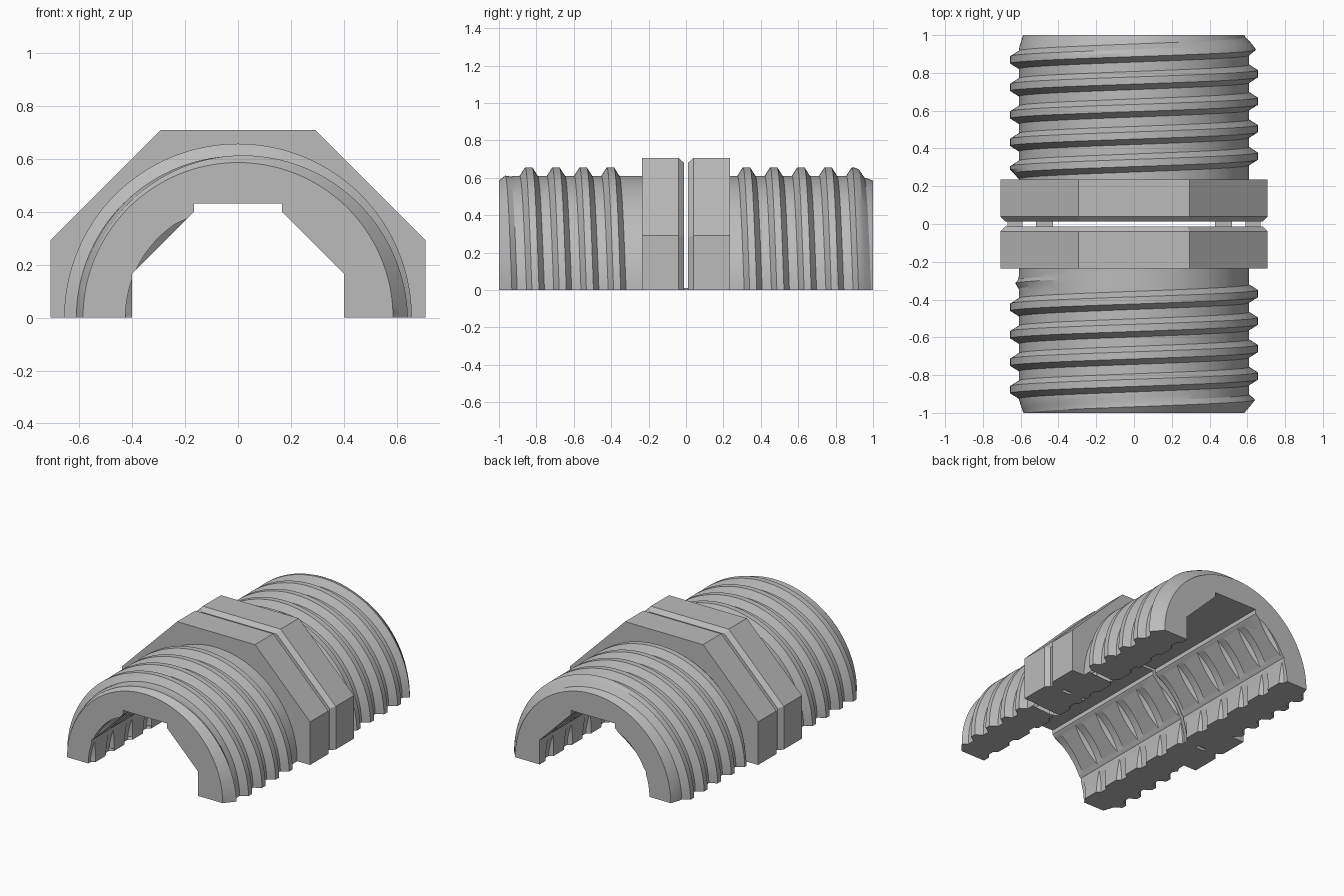
import bpy, bmesh, math

if "Cube" in bpy.data.objects:
    bpy.data.objects.remove(bpy.data.objects["Cube"])

grey = bpy.data.materials.new("plain grey")
grey.use_nodes = True
grey.diffuse_color = (0.5, 0.5, 0.5, 1)
grey.node_tree.nodes["Principled BSDF"].inputs["Base Color"].default_value = (0.5, 0.5, 0.5, 1)

SEGMENTS = 72
COLLAR = 0.707      # collar apothem
BORE = 0.4          # bore apothem
GAP = 0.012         # half the slit between the collars


def clamp(v, lo=0.0, hi=1.0):
    return max(lo, min(hi, v))


def finish(bm, name):
    bmesh.ops.remove_doubles(bm, verts=bm.verts, dist=1e-5)
    bmesh.ops.recalc_face_normals(bm, faces=bm.faces)
    mesh = bpy.data.meshes.new(name)
    bm.to_mesh(mesh)
    bm.free()
    ob = bpy.data.objects.new(name, mesh)
    bpy.context.collection.objects.link(ob)
    mesh.materials.append(grey)
    return ob


def loft(name, sections):
    """Solid through (y, outline) sections; outlines are lists of (x, z)."""
    bm = bmesh.new()
    rings = [[bm.verts.new((x, y, z)) for x, z in pts] for y, pts in sections]
    n = len(rings[0])
    for a, b in zip(rings, rings[1:]):
        for i in range(n):
            k = (i + 1) % n
            bm.faces.new((a[i], a[k], b[k], b[i]))
    bm.faces.new(rings[0])
    bm.faces.new(rings[-1])
    return finish(bm, name)


def half_octagon(a, floor=0.0):
    c = a * math.tan(math.pi / 8)
    return [(-a, floor), (a, floor), (a, c), (c, a), (-c, a), (-a, c)]


def thread(name, y0, y1, pitch, phase, radius, skirt=0.0):
    """Half-round solid whose rows follow a helix; radius(y, ridge) gives its skin."""
    bm = bmesh.new()
    first = math.floor((y0 - phase) / pitch) - 1
    last = math.ceil((y1 - phase) / pitch) + 1
    steps = [n + f for n in range(first, last + 1)
             for f in (-0.33, -0.13, 0, 0.13, 0.33, 0.5)]
    rows = []
    for s in steps:
        row = []
        for j in range(SEGMENTS + 1):
            phi = math.pi * (j / SEGMENTS - 0.5)
            lead = phase + pitch * phi / math.tau
            y = clamp(lead + pitch * s, y0, y1)
            t = (y - lead) / pitch
            ridge = clamp((0.33 - abs(t - round(t))) / 0.2)
            r = radius(y, ridge)
            row.append((r * math.sin(phi), y, r * math.cos(phi)))
        if skirt:
            row = [(row[0][0], row[0][1], -skirt)] + row + [(row[-1][0], row[-1][1], -skirt)]
        rows.append([bm.verts.new(p) for p in row])
    for a, b in zip(rows, rows[1:]):
        for i in range(len(a) - 1):
            bm.faces.new((a[i], a[i + 1], b[i + 1], b[i]))
        bm.faces.new((a[0], b[0], b[-1], a[-1]))
    bm.faces.new(rows[0])
    bm.faces.new(rows[-1])
    return finish(bm, name)


def combine(target, other, operation):
    mod = target.modifiers.new(operation, 'BOOLEAN')
    mod.operation = operation
    mod.solver = 'EXACT'
    mod.object = other
    bpy.context.view_layer.objects.active = target
    bpy.ops.object.modifier_apply(modifier=mod.name)


def outer_skin(y, ridge):
    end = 1 - abs(y)
    root = min(0.61, 0.585 + 0.36 * end)
    fade = clamp(end / 0.1)
    if y < 0:
        fade *= clamp((-0.29 - y) / 0.06)
    else:
        fade *= clamp((y - 0.25) / 0.03)
    return root + 0.046 * ridge * fade


def bore_skin(y, ridge):
    return 0.37 + 0.055 * ridge


# Cutters: octagonal bore with a flat slot on top, and the shallow inner thread
bore = loft("bore_cutter", [(y, half_octagon(BORE, -0.1)) for y in (-1.1, 1.1)])
c = BORE * math.tan(math.pi / 8)
slot = loft("slot_cutter", [(y, [(-c, 0.2), (c, 0.2), (c, 0.43), (-c, 0.43)])
                            for y in (-1.1, 1.1)])
inner = thread("inner_thread_cutter", -1.1, 1.1, 0.2, -0.955, bore_skin, 0.1)
cutters = (bore, slot, inner)

# Two threaded halves, each with its octagonal collar
for name, side in (("front", -1), ("back", 1)):
    ends = sorted((side, side * 0.1))
    half = thread(name + "_threaded_half", ends[0], ends[1], 0.1455, 0.905, outer_skin)
    collar = loft(name + "_collar", [
        (side * 0.235, half_octagon(COLLAR)),
        (side * 0.04, half_octagon(COLLAR)),
        (side * GAP, half_octagon(COLLAR - 0.026))])
    combine(half, collar, 'UNION')
    bpy.data.objects.remove(collar)
    for cutter in cutters:
        combine(half, cutter, 'DIFFERENCE')
    bpy.ops.object.select_all(action='DESELECT')
    half.select_set(True)
    bpy.context.view_layer.objects.active = half
    bpy.ops.object.shade_smooth_by_angle(angle=math.radians(20))

for cutter in cutters:
    bpy.data.objects.remove(cutter)

# Thin tabs bridging the slit at the split plane
for label, sign in (("left", 1), ("right", -1)):
    for place, x0, x1 in (("inner", 0.43, 0.52), ("outer", 0.59, 0.67)):
        xs = sorted((sign * x0, sign * x1))
        outline = [(xs[0], 0), (xs[1], 0), (xs[1], 0.01), (xs[0], 0.01)]
        loft(f"{label}_{place}_tab", [(-GAP, outline), (GAP, outline)])
